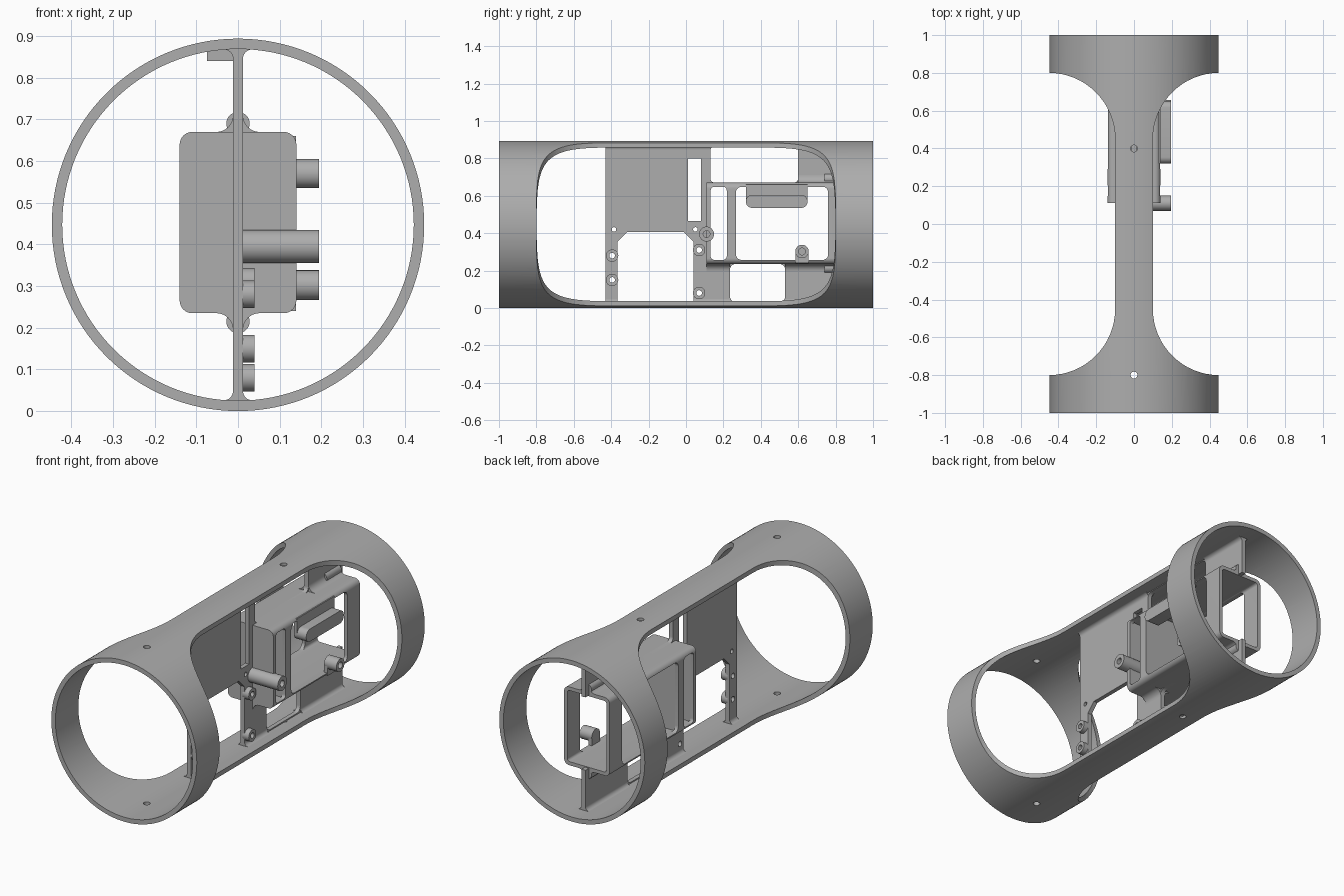
import bpy, bmesh, math
from math import cos, sin, pi

cube = bpy.data.objects.get("Cube")
if cube:
    bpy.data.objects.remove(cube, do_unlink=True)

gray = bpy.data.materials.new("plain_gray")
gray.use_nodes = True
COLOR = (0.42, 0.42, 0.42, 1)
gray.diffuse_color = COLOR
gray.node_tree.nodes["Principled BSDF"].inputs["Base Color"].default_value = COLOR

R_OUT, R_IN = 0.447, 0.422
MID = R_OUT


def prism(name, pts, axis, lo, hi):
    """Extrude a 2D outline along an axis; outline is (y,z), (x,z) or (x,y)."""
    place = {"x": lambda u, v, w: (w, u, v),
             "y": lambda u, v, w: (u, w, v),
             "z": lambda u, v, w: (u, v, w)}[axis]
    bm = bmesh.new()
    a = [bm.verts.new(place(u, v, lo)) for u, v in pts]
    b = [bm.verts.new(place(u, v, hi)) for u, v in pts]
    bm.faces.new(a)
    bm.faces.new(b)
    for i in range(len(pts)):
        j = (i + 1) % len(pts)
        bm.faces.new((a[i], a[j], b[j], b[i]))
    bmesh.ops.recalc_face_normals(bm, faces=bm.faces)
    mesh = bpy.data.meshes.new(name)
    bm.to_mesh(mesh)
    bm.free()
    mesh.materials.append(gray)
    obj = bpy.data.objects.new(name, mesh)
    bpy.context.collection.objects.link(obj)
    return obj


def rect(u0, u1, v0, v1, r=0.0, n=8):
    if r == 0:
        return [(u0, v0), (u1, v0), (u1, v1), (u0, v1)]
    pts = []
    corners = [(u1 - r, v1 - r), (u0 + r, v1 - r), (u0 + r, v0 + r), (u1 - r, v0 + r)]
    for k, (cu, cv) in enumerate(corners):
        for i in range(n + 1):
            t = (k + i / n) * pi / 2
            pts.append((cu + r * cos(t), cv + r * sin(t)))
    return pts


def circle(u, v, r, n=32):
    return [(u + r * cos(2 * pi * i / n), v + r * sin(2 * pi * i / n)) for i in range(n)]


def cut(obj, *cutters):
    for c in cutters:
        mod = obj.modifiers.new("cut", "BOOLEAN")
        mod.operation, mod.solver, mod.object = "DIFFERENCE", "EXACT", c
        bpy.context.view_layer.objects.active = obj
        bpy.ops.object.modifier_apply(modifier=mod.name)
        bpy.data.objects.remove(c, do_unlink=True)


def hole(pts, axis, lo, hi):
    return prism("cutter", pts, axis, lo, hi)


# Tube with a long round-ended opening on each side
tube = prism("tube_frame", circle(0, MID, R_OUT, 128), "y", -1, 1)
cut(tube, hole(circle(0, MID, R_IN, 128), "y", -1.1, 1.1))
for s in (-1, 1):
    slot = [(s * 0.45 + 0.35 * cos(pi * i / 32), 0.45 + 0.35 * sin(pi * i / 32)) for i in range(33)]
    slot += [(s * 0.45 - 0.35 * cos(pi * i / 32), -0.45 - 0.35 * sin(pi * i / 32)) for i in range(33)]
    cut(tube, hole(slot, "z", -0.2, 1.1))
for y in (-0.8, 0.4):
    for z in (-0.05, 0.8):
        cut(tube, hole(circle(0, y, 0.018), "z", z, z + 0.15))

# Middle plate with its windows and screw holes
T = 0.012
small_bosses = [(-0.395, 0.28), (-0.395, 0.15), (0.07, 0.31), (0.07, 0.08)]
plate = prism("middle_plate", rect(-0.43, 0.9, 0.012, 0.88), "x", -T, T)
arch = [(-0.365, -0.1), (0.04, -0.1), (0.04, 0.355), (-0.01, 0.405), (-0.315, 0.405), (-0.365, 0.355)]
windows = [arch,
           rect(0.01, 0.08, 0.465, 0.80),
           rect(0.13, 0.60, 0.67, 0.865, 0.025),
           rect(0.235, 0.53, 0.032, 0.235, 0.03),
           rect(0.125, 1.0, 0.25, 0.655)]
windows += [circle(y, 0.42, 0.012) for y in (-0.385, 0.05)]
windows += [circle(y, z, 0.015) for y, z in small_bosses]
cut(plate, *[hole(w, "x", -0.1, 0.1) for w in windows])

# Equipment box: closed front, inner partition, open back and sides
box = prism("equipment_box", rect(-0.14, 0.14, 0.235, 0.67, 0.03), "y", 0.11, 0.87)
inner = rect(-0.12, 0.12, 0.255, 0.65, 0.015)
cut(box, hole(inner, "y", 0.13, 0.22), hole(inner, "y", 0.265, 1.0),
    hole(rect(0.132, 0.218, 0.257, 0.648, 0.02), "x", -0.3, 0.3),
    hole(rect(0.267, 0.76, 0.257, 0.648, 0.03), "x", -0.3, 0.3))

# Tabs on the left wall of the box with their raised bar
prism("upper_tab", rect(0.32, 0.65, 0.565, 0.66), "x", 0.12, 0.139)
prism("raised_bar", rect(0.32, 0.65, 0.535, 0.605, 0.034), "x", 0.12, 0.195)
prism("lower_tab", rect(0.585, 0.655, 0.24, 0.30), "x", 0.12, 0.139)


def boss(name, y, z, r, hole_r, lo, hi, bottom):
    b = prism(name, circle(y, z, r), "x", lo, hi)
    cut(b, hole(circle(y, z, hole_r), "x", bottom, hi + 0.1))


boss("long_boss", 0.11, 0.395, 0.04, 0.018, 0.0, 0.195, 0.1)
boss("box_boss", 0.62, 0.302, 0.036, 0.018, 0.12, 0.195, 0.14)
for i, (y, z) in enumerate(small_bosses):
    boss("plate_boss_%d" % (i + 1), y, z, 0.033, 0.015, 0.0, 0.04, -0.1)

# Screw lugs at the back of the box
for name, z in (("upper_lug", 0.69), ("lower_lug", 0.215)):
    lug = prism(name, circle(0, z, 0.028), "y", 0.74, 0.87)
    cut(lug, hole(circle(0, z, 0.012), "y", 0.8, 1.0))

# Small block under the top strap
prism("top_block", rect(-0.075, 0, 0.84, 0.875), "y", -0.1, 0.0)


# Concave fillets where the plate meets the box and the tube
def fillet(name, z, up, r, y0, y1):
    for s, side in ((1, "left"), (-1, "right")):
        arc = [(r - r * cos(t), r - r * sin(t)) for t in [i * pi / 16 for i in range(9)]]
        pts = [(-0.004, -0.008), (-0.004, r)] + arc + [(r, -0.008)]
        prism(side + "_" + name, [(s * (T + u), z + up * v) for u, v in pts], "y", y0, y1)


fillet("upper_box_fillet", 0.67, 1, 0.04, 0.60, 0.87)
fillet("lower_box_fillet_front", 0.235, -1, 0.04, 0.11, 0.235)
fillet("lower_box_fillet_back", 0.235, -1, 0.04, 0.53, 0.87)
for y0, y1, tag in ((-0.43, -0.365, "front"), (0.04, 0.235, "middle"), (0.53, 0.9, "back")):
    fillet("floor_fillet_" + tag, 0.026, 1, 0.022, y0, y1)
for y0, y1, tag in ((-0.43, 0.13, "front"), (0.60, 0.9, "back")):
    fillet("roof_fillet_" + tag, 0.868, -1, 0.022, y0, y1)

# Smooth round walls, keep sharp edges
bpy.ops.object.select_all(action="DESELECT")
for o in bpy.context.collection.objects:
    if o.type == "MESH":
        o.select_set(True)
bpy.context.view_layer.objects.active = tube
bpy.ops.object.shade_smooth_by_angle(angle=math.radians(30))
